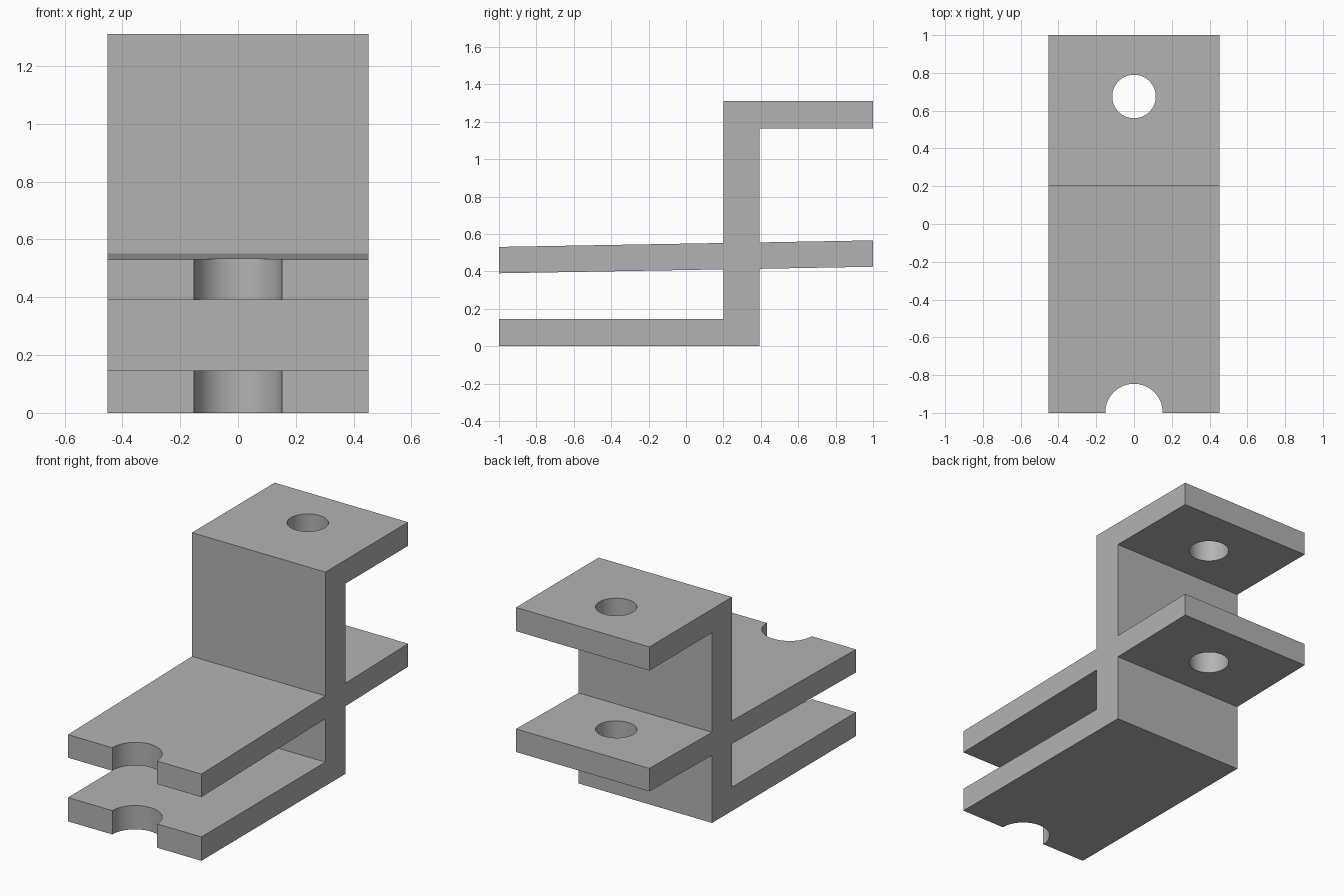
import bpy
import bmesh

cube = bpy.data.objects.get("Cube")
if cube:
    bpy.data.objects.remove(cube, do_unlink=True)

HALF_WIDTH = 0.452

grey = bpy.data.materials.new("plain grey")
grey.use_nodes = True
colour = (0.45, 0.45, 0.45, 1)
grey.diffuse_color = colour
grey.node_tree.nodes["Principled BSDF"].inputs["Base Color"].default_value = colour


def extrude_profile(name, profile):
    """Extrude a side outline of (y, z) points across the width."""
    bm = bmesh.new()
    face = bm.faces.new([bm.verts.new((-HALF_WIDTH, y, z)) for y, z in profile])
    result = bmesh.ops.extrude_face_region(bm, geom=[face])
    verts = [v for v in result["geom"] if isinstance(v, bmesh.types.BMVert)]
    bmesh.ops.translate(bm, verts=verts, vec=(2 * HALF_WIDTH, 0, 0))
    bmesh.ops.recalc_face_normals(bm, faces=bm.faces)
    mesh = bpy.data.meshes.new(name)
    bm.to_mesh(mesh)
    bm.free()
    obj = bpy.data.objects.new(name, mesh)
    bpy.context.collection.objects.link(obj)
    mesh.materials.append(grey)
    return obj


def drill(target, y, radius):
    """Cut a vertical round hole through every plate."""
    bpy.ops.mesh.primitive_cylinder_add(vertices=64, radius=radius, depth=3,
                                        location=(0, y, 0.65))
    cutter = bpy.context.object
    cutter.name = "hole_cutter"
    cutter.hide_render = True
    cutter.data.materials.append(grey)
    cut = target.modifiers.new("hole", "BOOLEAN")
    cut.operation = "DIFFERENCE"
    cut.solver = "EXACT"
    cut.object = cutter
    bpy.ops.object.select_all(action="DESELECT")
    target.select_set(True)
    bpy.context.view_layer.objects.active = target
    bpy.ops.object.modifier_apply(modifier=cut.name)
    bpy.data.objects.remove(cutter, do_unlink=True)


# Side outline: foot plate, sloping middle plate, upright web and top plate
WEB_FRONT, WEB_BACK = 0.2, 0.393
bracket = extrude_profile("bracket", [
    (-1, 0), (WEB_BACK, 0), (WEB_BACK, 0.414), (1, 0.425), (1, 0.566),
    (WEB_BACK, 0.555), (WEB_BACK, 1.165), (1, 1.165), (1, 1.31),
    (WEB_FRONT, 1.31), (WEB_FRONT, 0.552), (-1, 0.531), (-1, 0.39),
    (WEB_FRONT, 0.411), (WEB_FRONT, 0.146), (-1, 0.146),
])

# Rear bolt holes and front half-round notches
drill(bracket, 0.675, 0.115)
drill(bracket, -0.998, 0.152)

bpy.ops.object.shade_smooth_by_angle()
